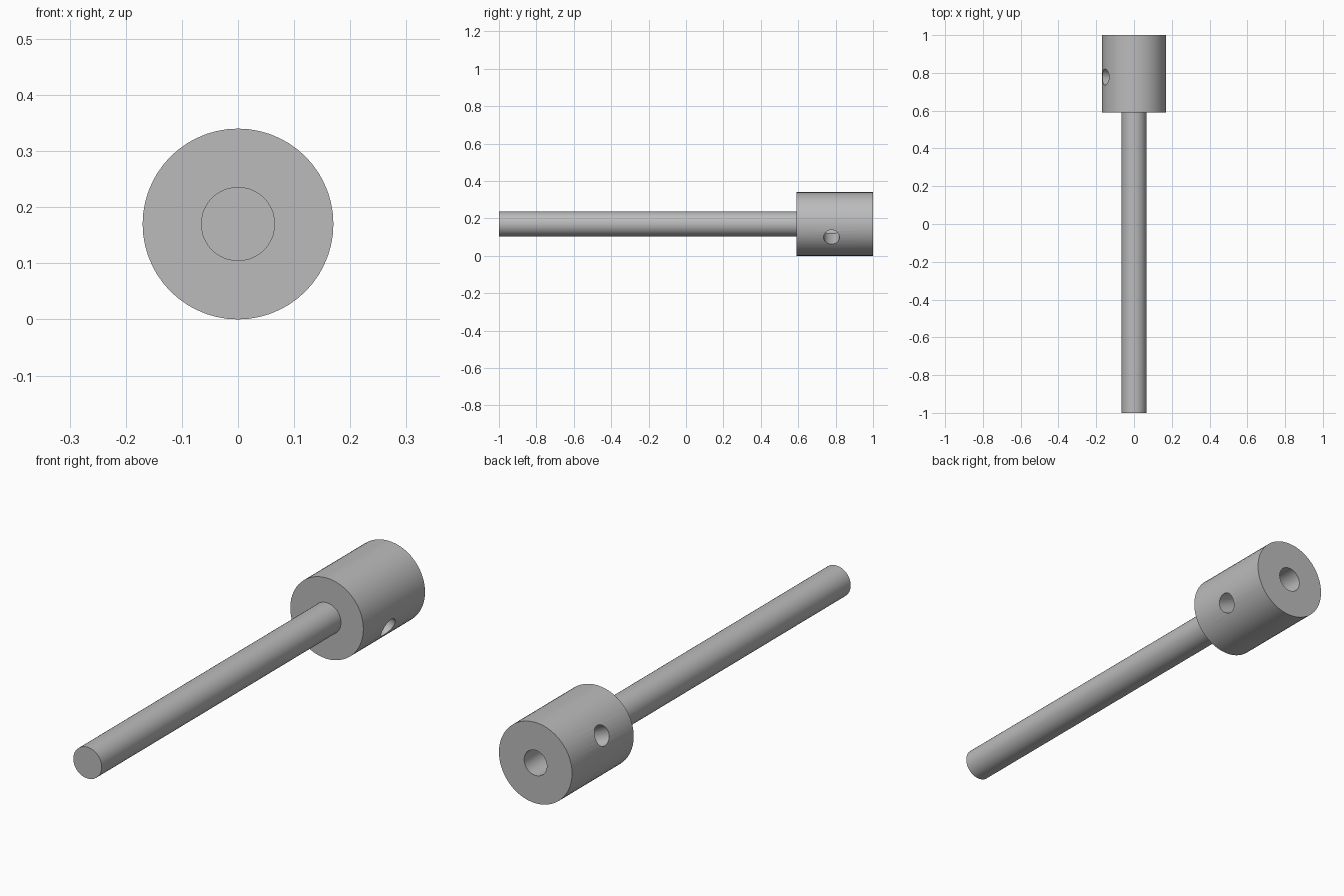
import bpy
from math import radians
from mathutils import Vector

cube = bpy.data.objects.get("Cube")
if cube:
    bpy.data.objects.remove(cube, do_unlink=True)

AXIS_Z = 0.17
COLLAR_FRONT, COLLAR_BACK = 0.59, 1.0

steel = bpy.data.materials.new("grey steel")
steel.use_nodes = True
grey = (0.5, 0.5, 0.5, 1)
steel.diffuse_color = grey
steel.node_tree.nodes["Principled BSDF"].inputs["Base Color"].default_value = grey


def cylinder(name, radius, start, end, sides):
    """Cylinder between two points."""
    start, end = Vector(start), Vector(end)
    along = end - start
    bpy.ops.mesh.primitive_cylinder_add(
        vertices=sides, radius=radius, depth=along.length,
        location=(start + end) / 2,
        rotation=along.to_track_quat('Z', 'Y').to_euler())
    obj = bpy.context.object
    obj.name = name
    obj.data.materials.append(steel)
    return obj


def cut(target, cutter):
    """Subtract the cutter and delete it."""
    mod = target.modifiers.new("hole", 'BOOLEAN')
    mod.operation = 'DIFFERENCE'
    mod.solver = 'EXACT'
    mod.object = cutter
    cutter.hide_render = True
    bpy.context.view_layer.objects.active = target
    bpy.ops.object.modifier_apply(modifier=mod.name)
    bpy.data.objects.remove(cutter, do_unlink=True)


def smooth(obj):
    bpy.ops.object.select_all(action='DESELECT')
    obj.select_set(True)
    bpy.context.view_layer.objects.active = obj
    bpy.ops.object.shade_smooth_by_angle(angle=radians(30))


# Long solid rod, ending just inside the collar
shaft = cylinder("shaft", 0.066, (0, -1, AXIS_Z), (0, COLLAR_FRONT + 0.01, AXIS_Z), 40)

# Thick collar at the back
collar = cylinder("collar", 0.17, (0, COLLAR_FRONT, AXIS_Z), (0, COLLAR_BACK, AXIS_Z), 56)

# Blind bore from the back face
cut(collar, cylinder("bore_cutter", 0.053, (0, COLLAR_FRONT + 0.02, AXIS_Z),
                     (0, COLLAR_BACK + 0.1, AXIS_Z), 32))

# Tilted set-screw hole through both walls
reach = Vector((0.27, 0, -0.126))
middle = Vector((0, 0.778, AXIS_Z))
cut(collar, cylinder("screw_hole_cutter", 0.042, middle - reach, middle + reach, 32))

for part in (shaft, collar):
    smooth(part)
